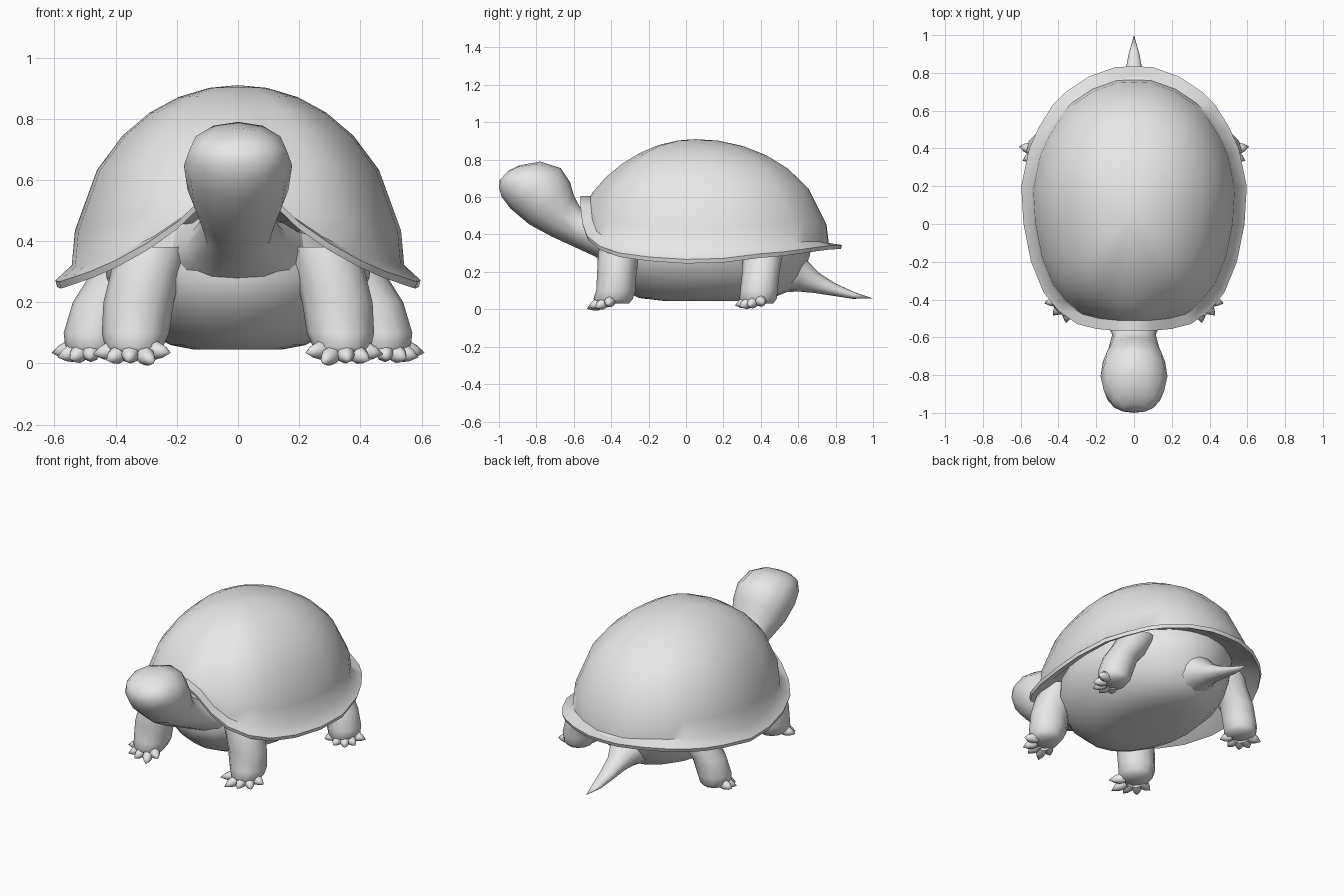
import bpy, bmesh, math
from mathutils import Vector

if "Cube" in bpy.data.objects:
    bpy.data.objects.remove(bpy.data.objects["Cube"])

grey = bpy.data.materials.new("light_grey")
grey.diffuse_color = (0.8, 0.8, 0.8, 1)
grey.use_nodes = True
grey.node_tree.nodes["Principled BSDF"].inputs["Base Color"].default_value = grey.diffuse_color


def make(name, rings, apex=None):
    """Skin a list of closed point rings; ends are capped, or joined to an apex."""
    bm = bmesh.new()
    vs = [[bm.verts.new(p) for p in ring] for ring in rings]
    n = len(rings[0])
    for a, b in zip(vs, vs[1:]):
        for i in range(n):
            j = (i + 1) % n
            bm.faces.new((a[i], a[j], b[j], b[i]))
    bm.faces.new(vs[0])
    if apex:
        top = bm.verts.new(apex)
        for i in range(n):
            bm.faces.new((vs[-1][i], vs[-1][(i + 1) % n], top))
    else:
        bm.faces.new(vs[-1])
    bmesh.ops.recalc_face_normals(bm, faces=bm.faces)
    mesh = bpy.data.meshes.new(name)
    bm.to_mesh(mesh)
    bm.free()
    mesh.materials.append(grey)
    ob = bpy.data.objects.new(name, mesh)
    bpy.context.collection.objects.link(ob)
    return ob


def oval(c, u, v, n=12):
    c, u, v = Vector(c), Vector(u), Vector(v)
    return [c + u * math.cos(2 * math.pi * i / n) + v * math.sin(2 * math.pi * i / n)
            for i in range(n)]


# Shell: lower rim outline (right half), mirrored to a full loop
half = [(0, -.565, .585), (.1, -.565, .535), (.2, -.555, .44), (.3, -.53, .37),
        (.4, -.46, .315), (.48, -.36, .28), (.545, -.2, .258), (.585, 0, .245),
        (.597, .2, .25), (.555, .4, .275), (.5, .52, .285), (.43, .63, .3),
        (.36, .70, .31), (.24, .78, .32), (.1, .83, .322), (0, .835, .322)]
rim = half + [(-x, y, z) for x, y, z in half[-2:0:-1]]
CY, TOP = .05, .91


def front_lift(p):
    return min(1, max(0, (p[2] - .33) / .25))


def scaled(p, s, z):
    return (p[0] * s, CY + (p[1] - CY) * s, z)


def dome_ring(deg):
    r, h = math.cos(math.radians(deg)), math.sin(math.radians(deg))
    ring = []
    for p in rim:
        base = p[2] + .022 + .05 * abs(p[0]) / .6
        ring.append(scaled(p, .91 * r, base + (TOP - base) * h ** (1 + .7 * front_lift(p))))
    return ring


shell_rings = [
    [scaled(p, .62, .45) for p in rim],
    [scaled(p, .86, p[2] + .05 * (1 - front_lift(p))) for p in rim],
    [scaled(p, .99, p[2]) for p in rim],
    [scaled(p, 1, p[2] + .022) for p in rim],
] + [dome_ring(d) for d in (0, 11, 32, 46, 58, 69, 80)]
make("shell", shell_rings, (0, CY, TOP))

# Body: stacked ovals as (height, half width, front, back)
body = [(.045, .14, -.12, .35), (.06, .22, -.25, .46), (.10, .30, -.33, .56),
        (.18, .38, -.42, .62), (.28, .43, -.48, .66), (.38, .44, -.46, .68),
        (.5, .36, -.4, .6)]
make("body", [oval((0, (a + b) / 2, z), (w, 0, 0), (0, (b - a) / 2, 0), 20)
              for z, w, a, b in body])


# Neck with head, and tail: ovals given by upper point, lower point, half width
def limb(name, sections, apex=None):
    make(name, [oval((0, (a + c) / 2, (b + d) / 2), (w, 0, 0),
                     (0, (a - c) / 2, (b - d) / 2)) for a, b, c, d, w in sections], apex)


limb("neck_and_head", [
    (-.33, .52, -.33, .18, .25), (-.48, .49, -.46, .27, .17),
    (-.57, .55, -.60, .335, .115), (-.60, .61, -.72, .39, .135),
    (-.62, .68, -.84, .455, .165), (-.67, .755, -.94, .54, .177),
    (-.78, .79, -.985, .60, .16), (-.89, .77, -1.0, .65, .12),
    (-.95, .74, -.997, .69, .06)])
limb("tail", [
    (.52, .34, .50, .09, .17), (.64, .27, .60, .095, .10), (.71, .195, .68, .088, .065),
    (.80, .138, .78, .073, .048), (.90, .092, .89, .056, .03)], (0, 1.0, .058))

# Legs: ovals as (x, y, z, x radius, y radius), with a fan of five claws each
legs = {
    "front": ([(.27, -.34, .38, .12, .11), (.30, -.36, .30, .115, .11),
               (.325, -.37, .2, .115, .105), (.335, -.375, .1, .11, .105),
               (.34, -.39, .055, .095, .105), (.34, -.39, .03, .075, .085)],
              [(.22, -.49, .035), (.275, -.53, .002), (.36, -.525, .012),
               (.43, -.485, .01), (.475, -.42, .03)]),
    "hind": ([(.33, .42, .36, .12, .11), (.38, .41, .28, .11, .105),
              (.44, .40, .2, .1, .1), (.47, .39, .1, .1, .1),
              (.475, .385, .055, .09, .1), (.475, .385, .03, .07, .08)],
             [(.61, .41, .035), (.59, .335, .02), (.55, .285, .015),
              (.485, .262, .02), (.41, .28, .035)]),
}
for place, (sections, tips) in legs.items():
    for side, s in (("right", 1), ("left", -1)):
        make(f"{place}_leg_{side}", [oval((x * s, y, z), (rx, 0, 0), (0, ry, 0))
                                     for x, y, z, rx, ry in sections])
        fx, fy = sections[-1][:2]
        foot = Vector((fx * s, fy, .055))
        for k, (x, y, z) in enumerate(tips):
            tip = Vector((x * s, y, z))
            d = tip - foot
            across = d.cross(Vector((0, 0, 1))).normalized()
            up = across.cross(d).normalized()
            make(f"{place}_claw_{side}_{k + 1}",
                 [oval(foot + d * t, across * r, up * r, 8)
                  for t, r in ((.4, .028), (.62, .03), (.8, .02))], tip)

# Smooth shading with crisp shell rim
for ob in bpy.data.objects:
    ob.select_set(True)
bpy.context.view_layer.objects.active = bpy.data.objects["shell"]
bpy.ops.object.shade_smooth_by_angle(angle=math.radians(55))
